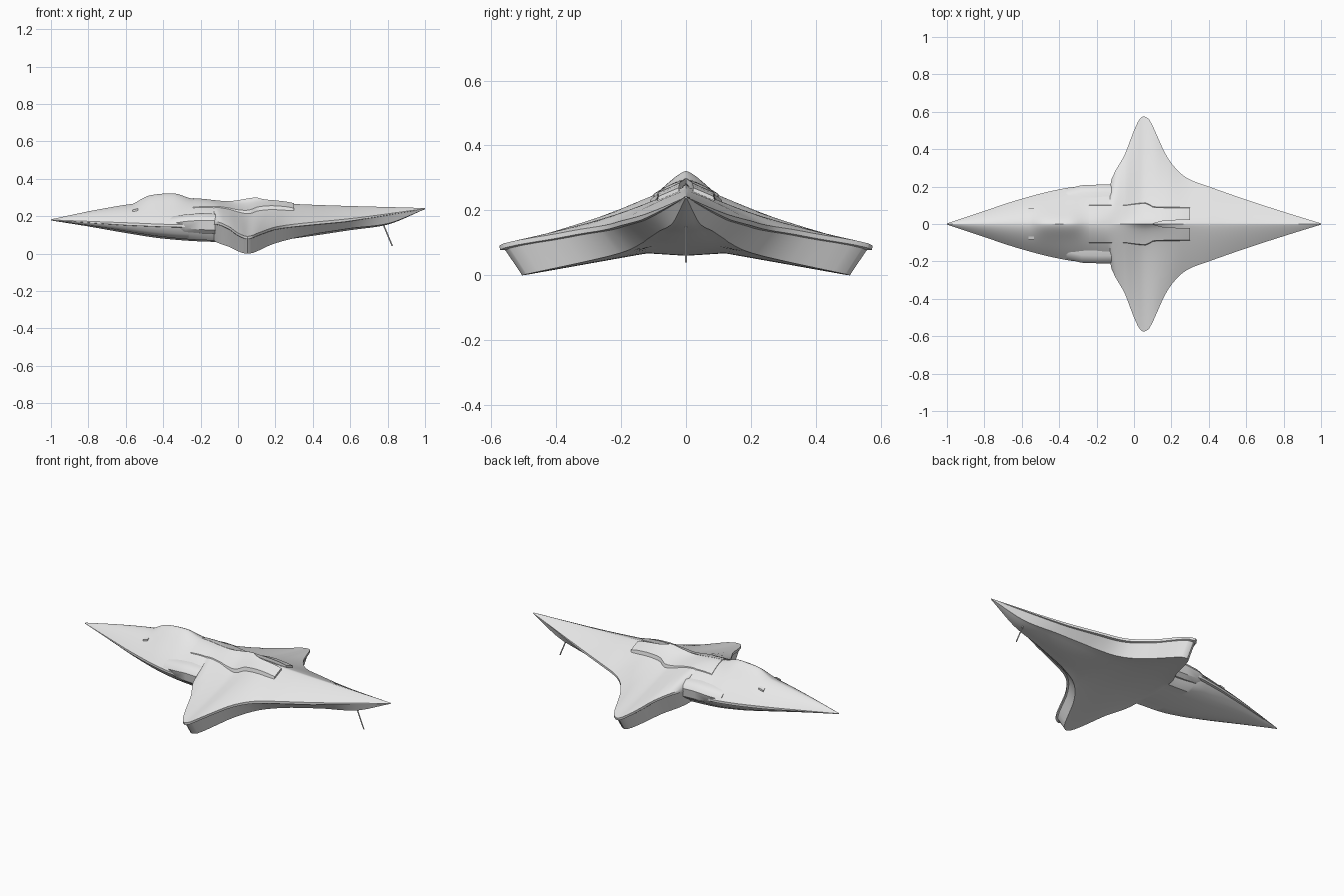
import bpy, bmesh, math
from mathutils import Vector

cube = bpy.data.objects.get("Cube")
if cube:
    bpy.data.objects.remove(cube, do_unlink=True)

hull_grey = bpy.data.materials.new("hull_grey")
hull_grey.use_nodes = True
hull_grey.diffuse_color = (0.8, 0.8, 0.8, 1)
for node in hull_grey.node_tree.nodes:
    if node.type == "BSDF_PRINCIPLED":
        node.inputs["Base Color"].default_value = (0.8, 0.8, 0.8, 1)


def smooth_curve(points):
    """Monotone cubic through a few (x, value) points."""
    slopes = [(b[1] - a[1]) / (b[0] - a[0]) for a, b in zip(points, points[1:])]
    tangents = [slopes[0]]
    for a, b in zip(slopes, slopes[1:]):
        tangents.append(2 * a * b / (a + b) if a * b > 0 else 0)
    tangents.append(slopes[-1])

    def value(x):
        if x <= points[0][0]:
            return points[0][1]
        for i, ((x0, v0), (x1, v1)) in enumerate(zip(points, points[1:])):
            if x <= x1:
                d = x1 - x0
                t = (x - x0) / d
                u = 1 - t
                return (v0 * u * u * (1 + 2 * t) + v1 * t * t * (3 - 2 * t)
                        + d * t * u * (tangents[i] * u - tangents[i + 1] * t))
        return points[-1][1]
    return value


def loft(name, rings, angle=35):
    """Skin closed rings of points and cap both ends."""
    bm = bmesh.new()
    loops = [[bm.verts.new(p) for p in ring] for ring in rings]
    count = len(loops[0])
    for a, b in zip(loops, loops[1:]):
        for i in range(count):
            j = (i + 1) % count
            bm.faces.new((a[i], a[j], b[j], b[i]))
    bm.faces.new(loops[0])
    bm.faces.new(loops[-1])
    bmesh.ops.recalc_face_normals(bm, faces=bm.faces)
    mesh = bpy.data.meshes.new(name)
    bm.to_mesh(mesh)
    bm.free()
    mesh.materials.append(hull_grey)
    obj = bpy.data.objects.new(name, mesh)
    bpy.context.collection.objects.link(obj)
    bpy.ops.object.select_all(action="DESELECT")
    obj.select_set(True)
    bpy.context.view_layer.objects.active = obj
    bpy.ops.object.shade_smooth_by_angle(angle=math.radians(angle))
    return obj


# Profiles along the length: half width, rim, spine, canopy and keel
width_points = [(-1, .003), (-.8, .07), (-.6, .135), (-.4, .185), (-.3, .2),
                (-.128, .203), (-.12, .24), (-.05, .37), (0, .5), (.03, .56),
                (.05, .575), (.075, .565), (.12, .48), (.16, .39), (.2, .325),
                (.25, .27), (.3, .237), (.4, .2), (.6, .13), (.8, .065), (1, .003)]
half_width = smooth_curve(width_points)
rim = smooth_curve([(-1, .18), (-.6, .165), (-.3, .155), (-.12, .17), (-.05, .145),
                    (0, .11), (.05, .092), (.12, .115), (.2, .142), (.3, .157),
                    (.6, .187), (1, .24)])
spine = smooth_curve([(-1, .183), (-.75, .235), (-.55, .268), (-.4, .285),
                      (-.2, .287), (-.05, .275), (.1, .283), (.3, .265), (1, .243)])
canopy = smooth_curve([(-.56, 0), (-.47, .032), (-.35, .036), (-.24, .006), (-.15, 0)])
keel = smooth_curve([(-1, .177), (-.8, .145), (-.6, .11), (-.4, .08), (-.2, .065),
                     (0, .06), (.2, .07), (.4, .095), (.6, .125), (.78, .15), (1, .237)])


def top_height(x, y):
    w = half_width(x)
    s = min(abs(y) / w, 1)
    power = (1.6 - min(max(x, 0), .4)) * (.2 / max(w, .2)) ** .85
    edge = rim(x)
    return (edge + (spine(x) - edge) * (1 - s ** power)
            + canopy(x) * math.exp(-(y / .08) ** 2) * (1 - s))


def hull_ring(x):
    w = half_width(x)
    steps = 16
    half = []
    for i in range(steps + 1):
        y = w * (i / steps) ** 1.2
        half.append((y, top_height(x, y)))
    # rim lip, sloped wall and underside
    base = w - .07 if w > .2 else w * .65
    base_z = keel(x) + .08 * min(w, .12)
    if base > .12:
        base_z -= (base - .12) * .184
    lip_z = rim(x) - min(.014, .1 * w)
    lip_y = w - min(.018, .08 * w)
    bulge = .06 * w if x < -.125 else 0
    half += [(w * .997, lip_z), (lip_y, lip_z - .001)]
    half.append(((lip_y + base) / 2 + bulge, (lip_z + base_z) / 2 - bulge * .4))
    half.append((base, base_z))
    inner = min(base * .6, .12)
    half.append((inner, keel(x) + .08 * min(w, .12) * .8))
    half.append((0, keel(x)))
    other = [(-y, z) for y, z in half[-2:0:-1]]
    return [Vector((x, y, z)) for y, z in half + other]


stations = sorted({round(-1 + i * .02, 3) for i in range(101)} | {p[0] for p in width_points})
loft("hull_and_wings", [hull_ring(x) for x in stations])

# Raised dorsal fairing ending in twin exhaust prongs
fair_outer = smooth_curve([(-.24, .1), (-.06, .098), (0, .105), (.06, .11), (.11, .088), (.3, .085)])
fair_inner = smooth_curve([(.1, .001), (.17, .018), (.3, .022)])
fair_lift = smooth_curve([(-.24, .003), (-.05, .006), (.1, .02), (.25, .018), (.3, .012)])


def fairing_ring(x, side):
    a, b = fair_inner(x), fair_outer(x)
    ys = [a + (b - a) * i / 8 for i in range(9)]
    ring = [(y, top_height(x, y) + fair_lift(x)) for y in ys]
    ring += [(b + .006, top_height(x, b + .006) - .01), (a, top_height(x, b) - .012)]
    return [Vector((x, side * y, z)) for y, z in ring]


for side, label in ((1, "back"), (-1, "front")):
    loft("dorsal_fairing_" + label, [fairing_ring(-.24 + i * .02, side) for i in range(28)])

    # Side intake duct tucked ahead of the wing
    duct = []
    for x, outer, low, high in ((-.36, .188, .14, .185), (-.28, .207, .115, .197),
                                (-.2, .21, .108, .203), (-.115, .21, .105, .2)):
        profile = [(.1, low), (outer - .03, low), (outer - .008, low + .02),
                   (outer, high - .025), (outer - .012, high - .006),
                   (outer - .04, high + .012), (.1, high + .015)]
        duct.append([Vector((x, side * y, z)) for y, z in profile])
    loft("intake_duct_" + label, duct)

    # Small vent on the nose
    vent = []
    for x in (-.565, -.535):
        z = top_height(x, .075)
        vent.append([Vector((x, side * y, z + dz)) for y, dz in
                     ((.068, -.008), (.068, .007), (.084, .002), (.084, -.012))])
    loft("nose_vent_" + label, vent)

# Thin aerial under the tail
aerial = []
for x, z in ((.775, .16), (.825, .04)):
    aerial.append([Vector((x + .004 * math.cos(k * math.pi / 4),
                           .003 * math.sin(k * math.pi / 4), z)) for k in range(8)])
loft("tail_aerial", aerial, 60)
